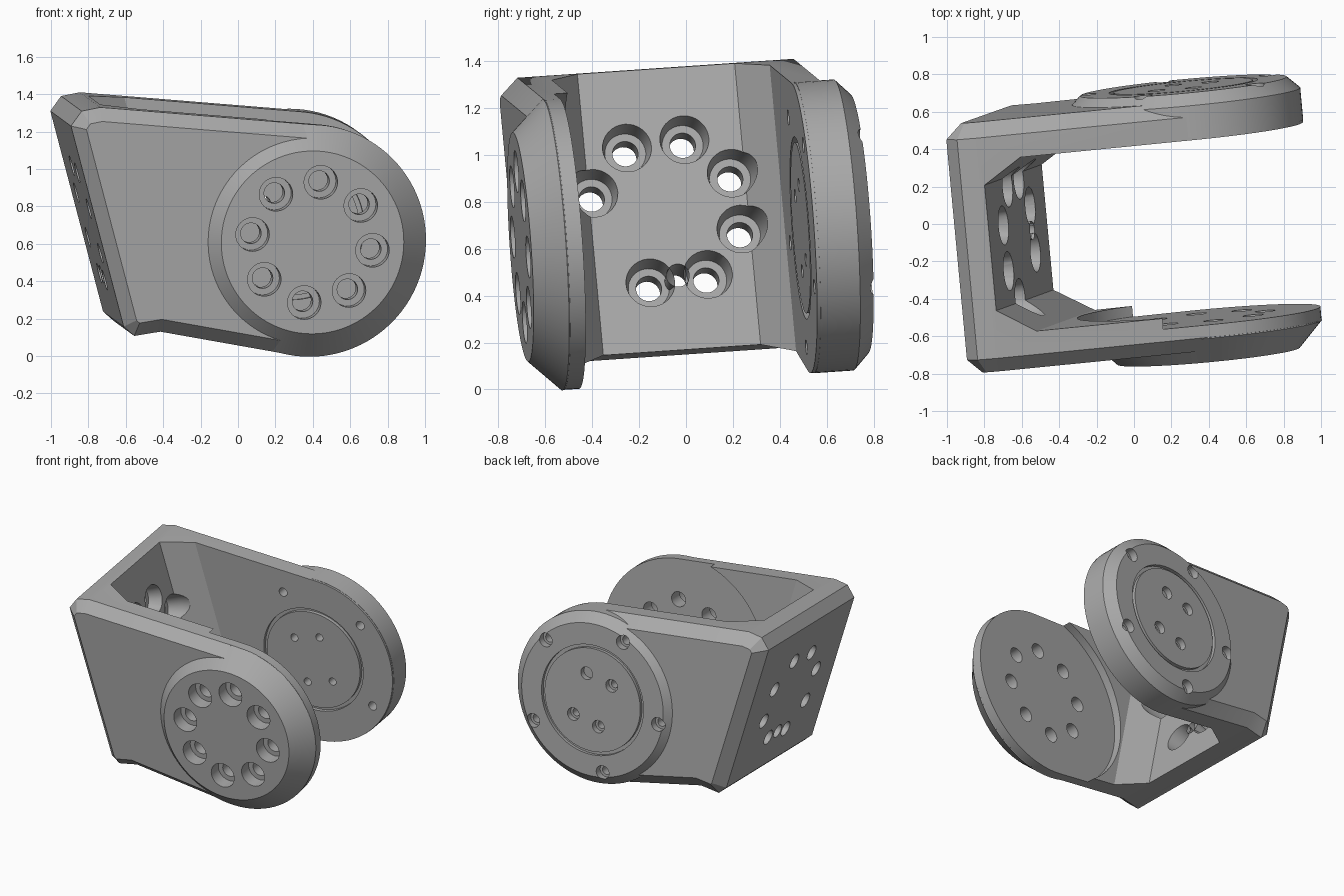
import bpy, bmesh
from math import sin, cos, radians, pi
from mathutils import Vector, Matrix

if "Cube" in bpy.data.objects:
    bpy.data.objects.remove(bpy.data.objects["Cube"], do_unlink=True)

# Tilted frame of the bracket: along the arms, across the arms, up the arms
normal = Vector((-0.093, 0.993, 0.068)).normalized()
along = Vector((0.9956, 0.0933, 0)).normalized()
up = along.cross(normal)
FRAME = Matrix((along, normal, up)).transposed().to_4x4()
ACROSS = Vector((0, 1, 0))
HUB = Vector((0.331, 0, 0.656))
R = 0.62

grey = bpy.data.materials.new("plain grey")
grey.use_nodes = True
COLOUR = (0.40, 0.40, 0.40, 1)
grey.diffuse_color = COLOUR
grey.node_tree.nodes["Principled BSDF"].inputs["Base Color"].default_value = COLOUR


def loft(bm, loops):
    """Skin a stack of matching loops and cap both ends."""
    rings = [[bm.verts.new(p) for p in loop] for loop in loops]
    n = len(rings[0])
    for lo, hi in zip(rings, rings[1:]):
        for i in range(n):
            j = (i + 1) % n
            bm.faces.new((lo[i], lo[j], hi[j], hi[i]))
    bm.faces.new(rings[0])
    bm.faces.new(rings[-1])


def lathe(bm, profile, origin, axis=ACROSS, steps=32):
    """Turned solid from (radius, height) pairs along an axis."""
    turn = axis.to_track_quat('Z', 'X')
    loft(bm, [[origin + turn @ Vector((r * cos(2 * pi * i / steps), r * sin(2 * pi * i / steps), h))
               for i in range(steps)] for r, h in profile])


def ring(bm, inner, outer, start, end, steps=64):
    """Square-section ring around the hub."""
    section = [(inner, start), (outer, start), (outer, end), (inner, end)]
    loops = []
    for i in range(steps):
        t = 2 * pi * i / steps
        loops.append([bm.verts.new(HUB + Vector((r * cos(t), b, r * sin(t)))) for r, b in section])
    for i in range(steps):
        p, q = loops[i], loops[(i + 1) % steps]
        for k in range(4):
            m = (k + 1) % 4
            bm.faces.new((p[k], p[m], q[m], q[k]))


def make(name, bm):
    bmesh.ops.recalc_face_normals(bm, faces=bm.faces)
    mesh = bpy.data.meshes.new(name)
    bm.to_mesh(mesh)
    bm.free()
    mesh.materials.append(grey)
    ob = bpy.data.objects.new(name, mesh)
    ob.matrix_world = FRAME
    bpy.context.collection.objects.link(ob)
    return ob


def inset(points, d):
    """Move a clockwise outline inwards."""
    result = []
    for i, p in enumerate(points):
        e1 = (p - points[i - 1]).normalized()
        e2 = (points[(i + 1) % len(points)] - p).normalized()
        n1, n2 = Vector((e1.y, -e1.x)), Vector((e2.y, -e2.x))
        result.append(p + (n1 + n2) * d / (1 + n1.dot(n2)))
    return result


def around(radius, degrees):
    t = radians(degrees)
    return HUB + Vector((radius * cos(t), 0, radius * sin(t)))


# Bracket body: side outline with chamfered outer faces
outline = [Vector(p) for p in ((-0.957, 1.27), (-0.90, 1.35), (-0.80, 1.37))]
for i in range(49):
    p = around(R, 85 - 185 * i / 48)
    outline.append(Vector((p.x, p.z)))
outline += [Vector(p) for p in ((-0.47, 0.168), (-0.61, 0.145), (-0.667, 0.195))]
bm = bmesh.new()
loft(bm, [[(p.x, b, p.y) for p in inset(outline, d)]
          for b, d in ((-0.63, 0.07), (-0.555, 0), (0.63, 0), (0.71, 0.08))])
body = make("bracket_body", bm)

# Front disc with a conical rim
bm = bmesh.new()
lathe(bm, [(0.60, -0.52), (0.622, -0.56), (0.49, -0.697)], HUB, steps=96)
front_disc = make("front_disc", bm)

# Back disc with a chamfered rim
bm = bmesh.new()
lathe(bm, [(0.622, 0.52), (0.622, 0.69), (0.555, 0.755)], HUB, steps=96)
back_disc = make("back_disc", bm)

# Cutter: space between the arms, with slanted web and corner fillets
bm = bmesh.new()
plan = [(0, -0.30), (0, 0.375), (0.2, 0.505), (3, 0.505), (3, -0.43), (0.2, -0.43)]
SLOPE = 0.262


def web_inner(c):
    return -0.777 + SLOPE * (1.37 - c)


loft(bm, [[(web_inner(c) + a, b, c) for a, b in plan] for c in (-0.3, 1.8)])
gap = make("gap_cutter", bm)

# Cutter: round pocket inside the front arm
bm = bmesh.new()
lathe(bm, [(0.68, -0.488), (0.68, -0.2)], HUB, steps=96)
pocket = make("pocket_cutter", bm)

# Cutter: counterbored bolt circle in the front disc
bm = bmesh.new()
for i in range(8):
    lathe(bm, [(0.09, -0.9), (0.09, -0.60), (0.055, -0.60), (0.055, -0.40)],
          around(0.325, 37.5 + 45 * i))
front_holes = make("front_hole_cutter", bm)

# Cutter: rim screws, centre screws and grooves of the back disc
bm = bmesh.new()
for i in range(5):
    lathe(bm, [(0.032, 0.40), (0.032, 0.70), (0.05, 0.70), (0.05, 0.90)], around(0.52, 43 + 72 * i))
for a, c in ((0.053, 0.184), (-0.145, 0.136), (-0.053, -0.184), (0.145, -0.136)):
    lathe(bm, [(0.028, 0.40), (0.028, 0.71), (0.046, 0.71), (0.046, 0.90)], HUB + Vector((a, 0, c)))
ring(bm, 0.375, 0.40, 0.73, 0.80)
ring(bm, 0.365, 0.39, 0.45, 0.53)
back_holes = make("back_hole_cutter", bm)

# Cutter: counterbored bolt circle through the web, plus one small hole
bm = bmesh.new()
web_axis = Vector((1, 0, SLOPE)).normalized()
web_up = Vector((-SLOPE, 0, 1)).normalized()
web_centre = Vector((web_inner(0.76), 0.03, 0.76))
for i in range(8):
    t = radians(27 + 45 * i)
    spot = web_centre + 0.325 * (cos(t) * ACROSS + sin(t) * web_up)
    lathe(bm, [(0.055, -0.4), (0.055, -0.1), (0.088, -0.1), (0.105, 0), (0.105, 0.16)], spot, web_axis)
lathe(bm, [(0.05, -0.4), (0.05, 0.2)], web_centre + 0.02 * ACROSS - 0.285 * web_up, web_axis)
web_holes = make("web_hole_cutter", bm)


def cut(ob, *cutters):
    bpy.context.view_layer.objects.active = ob
    for c in cutters:
        mod = ob.modifiers.new("cut", 'BOOLEAN')
        mod.operation = 'DIFFERENCE'
        mod.solver = 'EXACT'
        mod.use_self = True
        mod.object = c
        bpy.ops.object.modifier_apply(modifier=mod.name)


cut(body, gap, pocket, front_holes, back_holes, web_holes)
cut(front_disc, front_holes)
cut(back_disc, back_holes)
for c in (gap, pocket, front_holes, back_holes, web_holes):
    bpy.data.objects.remove(c, do_unlink=True)

bpy.ops.object.select_all(action='DESELECT')
for ob in (body, front_disc, back_disc):
    ob.select_set(True)
bpy.context.view_layer.objects.active = body
bpy.ops.object.shade_smooth_by_angle(angle=radians(20))
